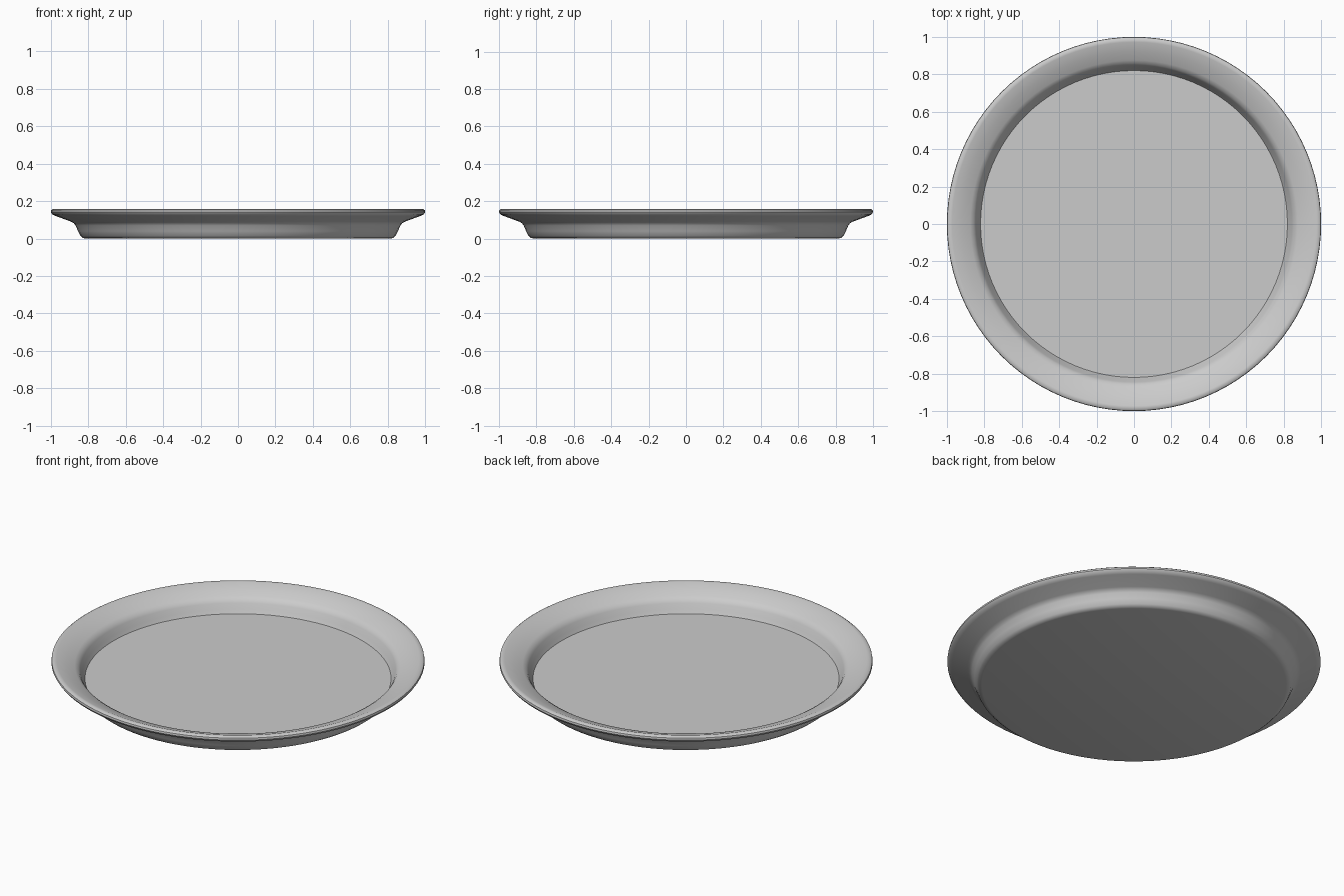
import bpy, bmesh, math

if "Cube" in bpy.data.objects:
    bpy.data.objects.remove(bpy.data.objects["Cube"])

SEGMENTS = 96

# Half cross-section (radius, height): underside, rounded rim, inner wall, floor
PROFILE = [
    (0.0, 0.0), (0.815, 0.0), (0.83, 0.004), (0.842, 0.014), (0.855, 0.04),
    (0.868, 0.07), (0.878, 0.083), (0.893, 0.091), (0.975, 0.121),
    (0.992, 0.129), (1.0, 0.141), (0.998, 0.152), (0.988, 0.159),
    (0.972, 0.158), (0.92, 0.138), (0.875, 0.121), (0.856, 0.109),
    (0.845, 0.092), (0.832, 0.062), (0.82, 0.04), (0.0, 0.04),
]


def lathe(name, profile, segments):
    bm = bmesh.new()
    verts = [bm.verts.new((r, 0, z)) for r, z in profile]
    edges = [bm.edges.new(pair) for pair in zip(verts, verts[1:])]
    bmesh.ops.spin(bm, geom=verts + edges, cent=(0, 0, 0), axis=(0, 0, 1),
                   angle=math.tau, steps=segments, use_duplicate=False)
    bmesh.ops.remove_doubles(bm, verts=bm.verts, dist=1e-4)
    bmesh.ops.recalc_face_normals(bm, faces=bm.faces)
    mesh = bpy.data.meshes.new(name)
    bm.to_mesh(mesh)
    bm.free()
    obj = bpy.data.objects.new(name, mesh)
    bpy.context.collection.objects.link(obj)
    return obj


# Shallow round plate with a flared rim
plate = lathe("plate", PROFILE, SEGMENTS)
bpy.context.view_layer.objects.active = plate
plate.select_set(True)
bpy.ops.object.shade_smooth_by_angle(angle=math.radians(40))
